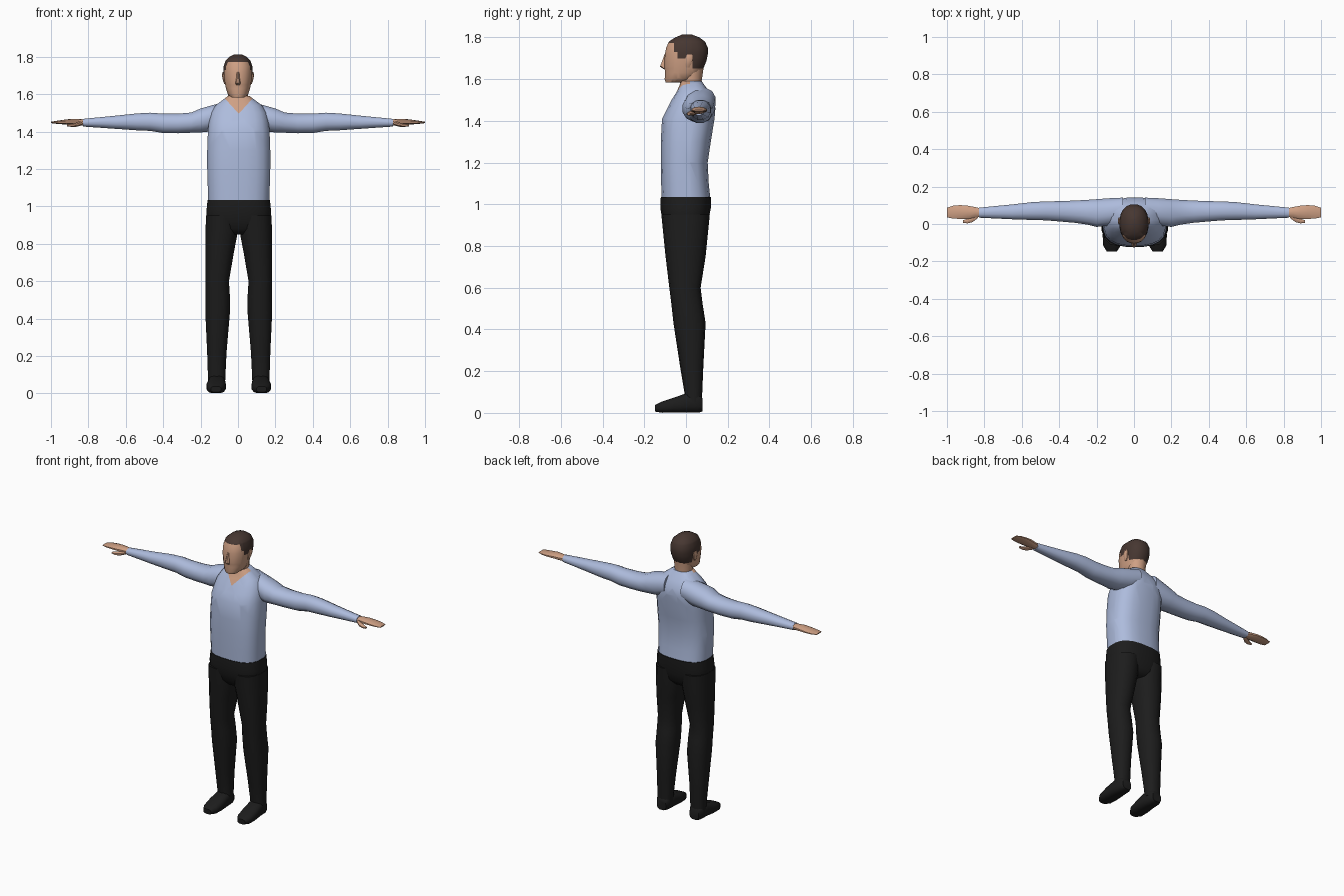
import bpy, bmesh, math
from mathutils import Vector


def material(name, rgb):
    m = bpy.data.materials.new(name)
    m.diffuse_color = (*rgb, 1)
    return m


SHIRT = material("light_blue_shirt", (0.42, 0.50, 0.72))
SKIN = material("skin", (0.62, 0.35, 0.23))
HAIR = material("dark_brown_hair", (0.062, 0.038, 0.031))
BLACK = material("black_cloth", (0.012, 0.012, 0.012))


def loft(name, sections, axis, mats, n=16, power=1.0, side=1, dx=0.0, cuts=(), rule=None):
    """Skin rounded sections (t, a0, a1, b0, b1) placed along an axis.
    side mirrors in x, cuts are (point, normal) planes, rule picks a material per face."""
    bm = bmesh.new()
    rings = []
    for t, a0, a1, b0, b1 in sections:
        ring = []
        for i in range(n):
            ang = 2 * math.pi * (i + 0.5) / n
            c, s = math.cos(ang), math.sin(ang)
            a = (a0 + a1) / 2 + (a1 - a0) / 2 * math.copysign(abs(c) ** power, c)
            b = (b0 + b1) / 2 + (b1 - b0) / 2 * math.copysign(abs(s) ** power, s)
            x, y, z = {"x": (t, a, b), "y": (a, t, b), "z": (a, b, t)}[axis]
            ring.append(bm.verts.new((side * x + dx, y, z)))
        rings.append(ring)
    for r, q in zip(rings, rings[1:]):
        for i in range(n):
            j = (i + 1) % n
            bm.faces.new((r[i], r[j], q[j], q[i]))
    bm.faces.new(rings[0])
    bm.faces.new(rings[-1])
    for point, normal in cuts:
        bmesh.ops.bisect_plane(bm, geom=bm.verts[:] + bm.edges[:] + bm.faces[:],
                               plane_co=Vector(point), plane_no=Vector(normal))
    bmesh.ops.recalc_face_normals(bm, faces=bm.faces[:])
    if rule:
        for f in bm.faces:
            f.material_index = rule(f.calc_center_median())
    me = bpy.data.meshes.new(name)
    bm.to_mesh(me)
    bm.free()
    ob = bpy.data.objects.new(name, me)
    bpy.context.collection.objects.link(ob)
    for m in mats:
        me.materials.append(m)
    bpy.context.view_layer.objects.active = ob
    ob.select_set(True)
    bpy.ops.object.shade_smooth_by_angle(angle=math.radians(45))
    ob.select_set(False)
    return ob


OFF = 0.004  # slight sideways offset of the body

# Shirt torso with a V neckline cut into its front
loft("shirt_torso", [
    (1.025, -.165, .165, -.118, .118), (1.10, -.167, .167, -.12, .11),
    (1.20, -.17, .17, -.122, .105), (1.30, -.17, .17, -.122, .12),
    (1.41, -.166, .166, -.116, .138), (1.46, -.16, .16, -.09, .142),
    (1.50, -.15, .15, -.07, .135), (1.54, -.125, .125, -.045, .112),
    (1.57, -.085, .085, -.032, .09), (1.59, -.058, .058, -.025, .076)],
    "z", [SHIRT, SKIN], n=20, power=0.75, dx=OFF,
    cuts=[((OFF, 0, 1.495), (1.1, 0, -1)), ((OFF, 0, 1.495), (-1.1, 0, -1)),
          ((0, 0.02, 0), (0, 1, 0))],
    rule=lambda c: int(c.y < 0.02 and c.z > 1.495 + 1.1 * abs(c.x - OFF)))

# Hips of the trousers
loft("trouser_hips", [
    (.85, -.06, .06, -.075, .075), (.88, -.15, .15, -.10, .10),
    (.93, -.175, .175, -.115, .11), (.98, -.174, .174, -.124, .12),
    (1.035, -.168, .168, -.122, .122)], "z", [BLACK], n=20, power=0.75, dx=OFF)

# Neck
loft("neck", [
    (1.52, -.05, .05, -.025, .075), (1.59, -.054, .054, -.03, .075),
    (1.66, -.056, .056, -.03, .085)], "z", [SKIN], n=14)


def hairline(y):
    if y < -0.058:
        return 1.772
    if y < -0.04:
        return 1.73
    return 1.70 if y < 0.03 else 1.65


# Head, with hair marked out above a stepped hairline
loft("head", [
    (1.583, -.036, .036, -.098, -.02), (1.60, -.055, .055, -.103, .045),
    (1.63, -.065, .065, -.101, .07), (1.66, -.071, .071, -.105, .088),
    (1.69, -.076, .076, -.104, .10), (1.72, -.078, .078, -.102, .106),
    (1.75, -.077, .077, -.096, .106), (1.78, -.067, .067, -.083, .092),
    (1.80, -.045, .045, -.052, .065), (1.813, -.018, .018, -.02, .03)],
    "z", [SKIN, HAIR], n=20, power=0.88,
    cuts=[((0, 0, z), (0, 0, 1)) for z in (1.65, 1.70, 1.73, 1.772)]
    + [((0, y, 0), (0, 1, 0)) for y in (-.058, -.04, .03)],
    rule=lambda c: int(c.z > hairline(c.y)))

# Nose
loft("nose", [
    (1.648, -.012, .012, -.108, -.09), (1.66, -.014, .014, -.126, -.09),
    (1.685, -.01, .01, -.116, -.09), (1.72, -.006, .006, -.103, -.09)],
    "z", [SKIN], n=8)

for side, word in ((-1, "right"), (1, "left")):
    # Ear
    loft(word + "_ear", [
        (1.655, .066, .074, .0, .015), (1.67, .068, .08, -.005, .025),
        (1.70, .07, .087, -.004, .036), (1.718, .072, .083, .004, .03)],
        "z", [SKIN], n=8, side=side)

    # Sleeve, from inside the shoulder out to the wrist
    loft(word + "_sleeve", [
        (.06, .01, .143, 1.43, 1.56), (.13, -.01, .14, 1.40, 1.545),
        (.20, -.018, .135, 1.393, 1.525), (.25, -.005, .131, 1.392, 1.503),
        (.32, .005, .127, 1.389, 1.497), (.40, .012, .124, 1.39, 1.497),
        (.47, .018, .122, 1.402, 1.502), (.54, .02, .119, 1.405, 1.498),
        (.65, .024, .106, 1.413, 1.486), (.83, .033, .088, 1.426, 1.468)],
        "x", [SHIRT], n=12, power=0.9, side=side)

    # Flat open hand
    loft(word + "_hand", [
        (.81, .04, .082, 1.431, 1.464), (.85, .033, .092, 1.432, 1.467),
        (.89, .025, .10, 1.435, 1.468), (.93, .025, .103, 1.438, 1.463),
        (.97, .028, .099, 1.441, 1.457), (1.0, .034, .088, 1.445, 1.452)],
        "x", [SKIN], n=10, side=side)

    # Thumb
    loft(word + "_thumb", [
        (.835, .03, .06, 1.432, 1.455), (.865, .008, .045, 1.424, 1.448),
        (.89, .002, .03, 1.424, 1.443), (.915, .006, .02, 1.427, 1.439)],
        "x", [SKIN], n=8, side=side)

    # Trouser leg
    loft(word + "_trouser_leg", [
        (.05, .072, .164, -.005, .075), (.10, .07, .166, -.008, .078),
        (.22, .064, .17, -.028, .083), (.43, .046, .18, -.06, .094),
        (.52, .046, .179, -.07, .08), (.60, .051, .179, -.08, .07),
        (.75, .025, .18, -.098, .094), (.87, .002, .18, -.11, .106),
        (.95, .002, .176, -.118, .114)],
        "z", [BLACK], n=14, power=0.85, side=side, dx=OFF)

    # Shoe
    loft(word + "_shoe", [
        (.08, .085, .15, .006, .07), (.06, .075, .163, 0, .10),
        (0, .071, .166, 0, .095), (-.06, .068, .173, 0, .073),
        (-.115, .074, .17, 0, .055), (-.148, .095, .15, .006, .038)],
        "y", [BLACK], n=12, power=0.7, side=side, dx=OFF)
